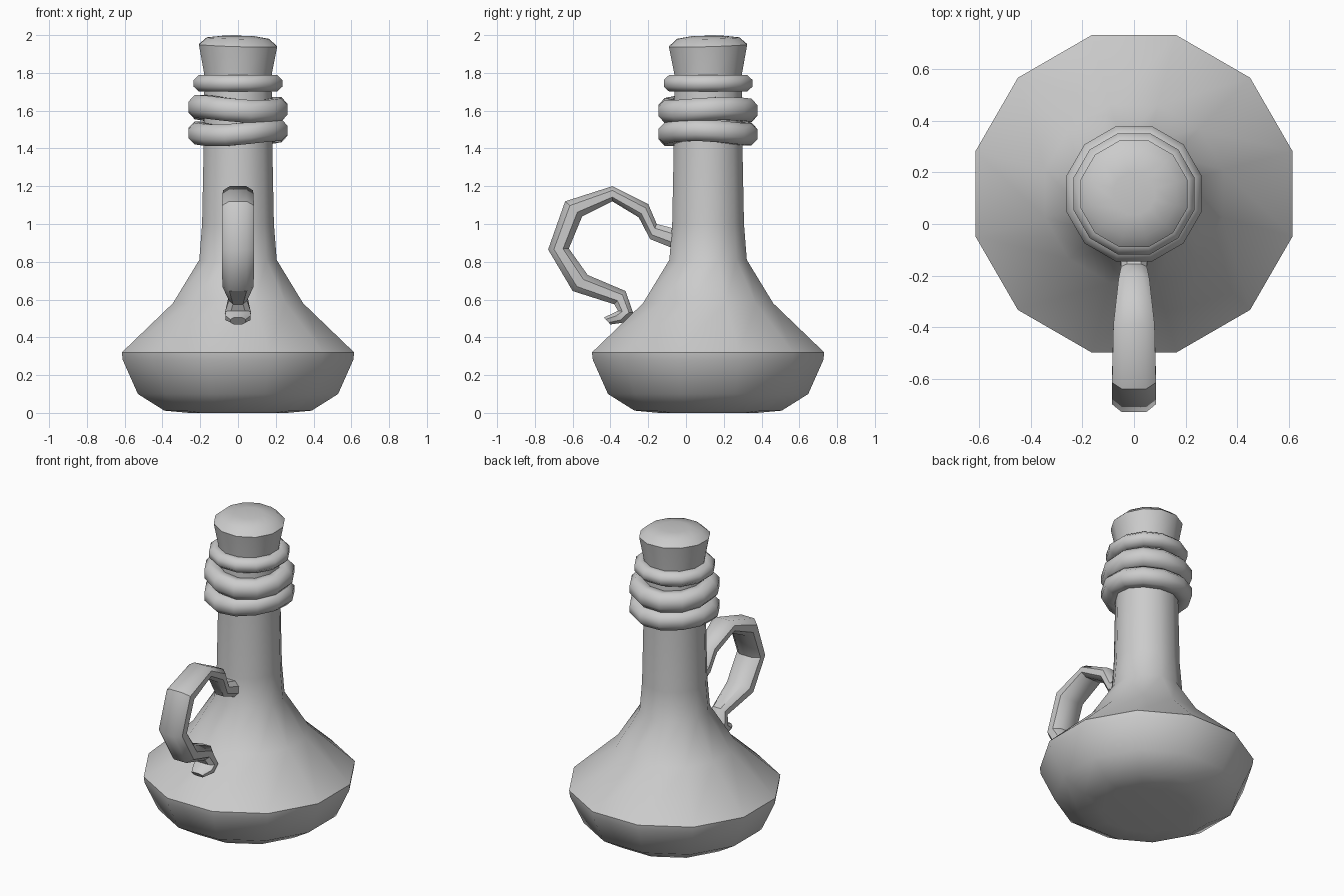
import bpy, bmesh, math
from mathutils import Vector

if "Cube" in bpy.data.objects:
    bpy.data.objects.remove(bpy.data.objects["Cube"])

CY = 0.117          # bottle axis sits behind the origin because of the handle
SIDES = 12


def build(name, rings, close_loop=False, angle=50):
    """Skin a list of equal-length vertex rings; cap the ends unless closed."""
    bm = bmesh.new()
    vs = [[bm.verts.new(p) for p in ring] for ring in rings]
    n = len(rings[0])
    for i in range(len(vs) if close_loop else len(vs) - 1):
        a, b = vs[i], vs[(i + 1) % len(vs)]
        for j in range(n):
            k = (j + 1) % n
            bm.faces.new((a[j], a[k], b[k], b[j]))
    if not close_loop:
        bm.faces.new(vs[0][::-1])
        bm.faces.new(vs[-1])
    bmesh.ops.recalc_face_normals(bm, faces=bm.faces)
    mesh = bpy.data.meshes.new(name)
    bm.to_mesh(mesh)
    bm.free()
    ob = bpy.data.objects.new(name, mesh)
    bpy.context.collection.objects.link(ob)
    bpy.ops.object.select_all(action='DESELECT')
    ob.select_set(True)
    bpy.context.view_layer.objects.active = ob
    bpy.ops.object.shade_smooth_by_angle(angle=math.radians(angle))
    return ob


def lathe(profile, slope=0.0):
    """Rings of a 12-sided turned shape; profile radii are flat-to-flat."""
    rings = []
    for r, z, tilt in profile:
        rr = r / math.cos(math.pi / SIDES)
        ring = []
        for j in range(SIDES):
            a = math.radians(15 + 30 * j)
            x, y = rr * math.cos(a), rr * math.sin(a)
            ring.append((x, CY + y, z + tilt * (y - x)))
        rings.append(ring)
    return rings


def rope_ring(name, R, z, rad, height, tilt, wob, phase):
    """Ring of cord with a slight tilt and waviness."""
    rings = []
    for i in range(SIDES):
        a = math.radians(15 + 30 * i)
        zc = z + tilt * math.cos(a) + wob * math.sin(2 * a + phase)
        sec = []
        for j in range(8):
            b = math.radians(22.5 + 45 * j)
            q = R + rad * math.cos(b)
            sec.append((q * math.cos(a), CY + q * math.sin(a), zc + height * math.sin(b)))
        rings.append(sec)
    return build(name, rings, close_loop=True, angle=60)


# Bottle: wide base, shoulder and long neck
build("bottle_body", lathe([
    (0.26, 0.0, 0), (0.39, 0.012, 0), (0.53, 0.10, 0), (0.61, 0.28, 0),
    (0.615, 0.32, 0), (0.345, 0.58, 0), (0.205, 0.81, 0), (0.19, 1.0, 0),
    (0.182, 1.40, 0), (0.178, 1.76, 0)]))

# Lip and two wavy cord rings
rope_ring("neck_lip", 0.192, 1.745, 0.055, 0.048, 0, 0, 0)
rope_ring("upper_cord_ring", 0.214, 1.607, 0.062, 0.066, -0.006, 0.010, 0.8)
rope_ring("lower_cord_ring", 0.214, 1.482, 0.062, 0.062, 0.006, 0.010, 2.4)

# Cork, with a slightly slanted top
build("cork_stopper", lathe([
    (0.172, 1.74, 0), (0.18, 1.80, 0), (0.207, 1.945, 0.03),
    (0.165, 1.983, 0.025), (0.08, 1.996, 0.01)]))

# Handle: (outer y, z), (inner y, z), half width
handle = [
    ((-0.04, 0.97), (-0.04, 0.86), 0.06),
    ((-0.155, 1.00), (-0.19, 0.92), 0.05),
    ((-0.20, 1.105), (-0.25, 1.035), 0.06),
    ((-0.39, 1.20), (-0.39, 1.12), 0.08),
    ((-0.64, 1.12), (-0.55, 1.04), 0.085),
    ((-0.73, 0.865), (-0.62, 0.87), 0.085),
    ((-0.60, 0.645), (-0.52, 0.73), 0.083),
    ((-0.38, 0.575), (-0.32, 0.645), 0.048),
    ((-0.36, 0.54), (-0.28, 0.53), 0.068),
    ((-0.385, 0.528), (-0.33, 0.478), 0.066),
    ((-0.435, 0.505), (-0.40, 0.468), 0.04),
]
section = [(0.55, 0), (1, 0.28), (1, 0.72), (0.55, 1),
           (-0.55, 1), (-1, 0.72), (-1, 0.28), (-0.55, 0)]
rings = []
for o, i, w in handle:
    o, i = Vector((0, *o)), Vector((0, *i))
    rings.append([o.lerp(i, t) + Vector((s * w, 0, 0)) for s, t in section])
build("handle", rings, angle=40)
